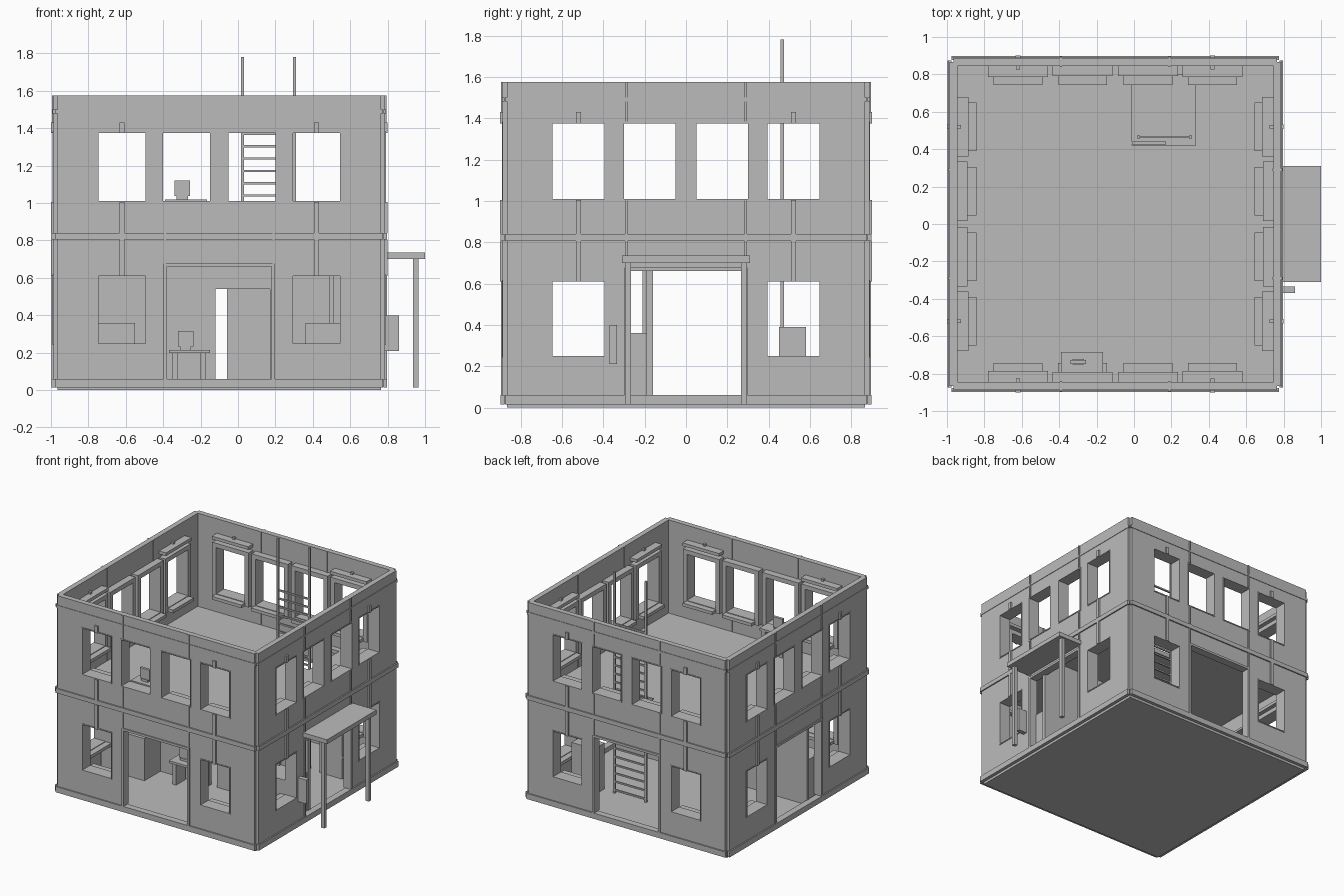
import bpy, bmesh
from math import pi
from mathutils import Matrix, Vector

if "Cube" in bpy.data.objects:
    bpy.data.objects.remove(bpy.data.objects["Cube"])

grey = bpy.data.materials.new("plain grey")
grey.use_nodes = True
colour = (0.5, 0.5, 0.5, 1)
grey.diffuse_color = colour
grey.node_tree.nodes["Principled BSDF"].inputs["Base Color"].default_value = colour

CX = -0.1
SIDES = [Matrix.Translation((CX, 0, 0)) @ Matrix.Rotation(k * pi / 2, 4, "Z") for k in range(4)]
WORLD = Matrix.Identity(4)
IN, OUT = 0.845, 0.887
HALF = 0.865


class Part:
    """Collects boxes and panels into one named object."""

    def __init__(self, name):
        self.name, self.bm = name, bmesh.new()

    def box(self, x, y, z, m=WORLD):
        size = Matrix.Diagonal((x[1] - x[0], y[1] - y[0], z[1] - z[0], 1))
        mid = Matrix.Translation((sum(x) / 2, sum(y) / 2, sum(z) / 2))
        bmesh.ops.create_cube(self.bm, size=1, matrix=m @ mid @ size)
        return self

    def panel(self, us, vs, holes, thick, m):
        """Slab in the local xy plane with rectangular holes, thickened along z."""
        bm = bmesh.new()
        grid = {(u, v): bm.verts.new((u, v, 0)) for u in us for v in vs}
        for a, b in zip(us, us[1:]):
            for c, d in zip(vs, vs[1:]):
                u, v = (a + b) / 2, (c + d) / 2
                if not any(h[0] < u < h[1] and h[2] < v < h[3] for h in holes):
                    bm.faces.new([grid[p] for p in ((a, c), (b, c), (b, d), (a, d))])
        bmesh.ops.delete(bm, geom=[v for v in bm.verts if not v.link_faces], context="VERTS")
        new = bmesh.ops.extrude_face_region(bm, geom=bm.faces[:])["geom"]
        bmesh.ops.translate(bm, vec=(0, 0, thick), verts=[g for g in new if isinstance(g, bmesh.types.BMVert)])
        bmesh.ops.recalc_face_normals(bm, faces=bm.faces)
        bmesh.ops.transform(bm, matrix=m, verts=bm.verts)
        mesh = bpy.data.meshes.new("panel")
        bm.to_mesh(mesh)
        bm.free()
        self.bm.from_mesh(mesh)
        bpy.data.meshes.remove(mesh)
        return self

    def done(self):
        mesh = bpy.data.meshes.new(self.name)
        self.bm.to_mesh(mesh)
        self.bm.free()
        mesh.materials.append(grey)
        bpy.context.collection.objects.link(bpy.data.objects.new(self.name, mesh))


# Openings shared by all four walls
outer = [(-0.645, -0.395), (0.395, 0.645)]
inner = [(-0.30, -0.05), (0.05, 0.30)]
LOW, HIGH = (0.25, 0.61), (1.01, 1.375)
windows = [(u, LOW) for u in outer] + [(u, HIGH) for u in outer + inner]
door = ((-0.28, 0.28), (0.06, 0.66))
holes = [u + z for u, z in windows + [door]]
us = sorted({e for h in holes for e in h[:2]} | {-HALF, HALF})
zs = sorted({e for h in holes for e in h[2:]} | {0.02, 1.575})
upright = Matrix.Translation((0, -IN, 0)) @ Matrix.Rotation(pi / 2, 4, "X")

walls = Part("walls")
bands = Part("floor_bands")
posts = Part("wall_joint_posts")
conduits = Part("wall_conduits")
frames = Part("inner_window_frames")
trims = Part("outer_window_trims")
sills = Part("inner_window_sills")
hoods = Part("inner_window_hoods")
door_frames = Part("door_frames")


def ring(part, u, z, grow, y, m, bottom=True):
    """Rectangular border round an opening."""
    part.box((u[0] - grow, u[0]), y, (z[0], z[1]), m)
    part.box((u[1], u[1] + grow), y, (z[0], z[1]), m)
    part.box((u[0] - grow, u[1] + grow), y, (z[1], z[1] + grow), m)
    if bottom:
        part.box((u[0] - grow, u[1] + grow), y, (z[0] - grow, z[0]), m)


for m in SIDES:
    walls.panel(us, zs, holes, OUT - IN, m @ upright)
    for z, reach in (((0.015, 0.06), 0.897), ((0.805, 0.84), 0.897), ((1.48, 1.5), 0.891)):
        bands.box((-HALF - 0.01, HALF + 0.01), (-reach, -OUT + 0.01), z, m)
    for u in (-0.29, 0.29):
        for z in ((0.06, 0.805), (0.84, 1.005), (1.385, 1.575)):
            posts.box((u - 0.006, u + 0.006), (-0.895, -IN + 0.005), z, m)
    for u, z in windows:
        ring(frames, u, z, 0.035, (-IN, -0.79), m)
        ring(trims, u, z, 0.008, (-0.891, -0.88), m)
        sills.box((u[0] - 0.005, u[1] + 0.005), (-0.79, -0.743), (z[0] - 0.03, z[0] - 0.005), m)
    for u in outer:
        c = sum(u) / 2
        for z in ((0.61, 0.805), (0.84, 1.005), (1.375, 1.43)):
            conduits.box((c - 0.013, c + 0.013), (-0.9, -0.88), z, m)
        for top in (LOW[1], HIGH[1]):
            hoods.box((c - 0.16, c + 0.16), (-IN, -0.785), (top + 0.06, top + 0.085), m)
            hoods.box((c - 0.01, c + 0.01), (-IN, -0.825), (top + 0.085, top + 0.1), m)
    ring(door_frames, *door, 0.018, (-0.896, -0.83), m, bottom=False)

for part in (walls, bands, posts, conduits, frames, trims, sills, hoods, door_frames):
    part.done()

# Ground slab and the upper floor with its ladder hatch
Part("ground_slab").box((CX - 0.865, CX + 0.865), (-0.865, 0.865), (0, 0.025)).done()
Part("upper_floor").panel([CX - 0.85, -0.01, 0.33, CX + 0.85], [-0.85, 0.42, 0.8, 0.85],
                          [(-0.01, 0.33, 0.42, 0.8)], 0.03, Matrix.Translation((0, 0, 0.805))).done()
Part("hatch_rim").box((-0.01, 0.17), (0.425, 0.44), (0.81, 0.845)).done()

# Ladder
ladder = Part("ladder")
for x in (0.025, 0.303):
    ladder.box((x - 0.008, x + 0.008), (0.457, 0.473), (0.025, 1.78))
for i in range(21):
    z = 0.05 + i * 0.066
    ladder.box((0.025, 0.303), (0.459, 0.471), (z - 0.006, z + 0.006))
ladder.done()

# Ground floor partition with a half open sliding door
Part("partition").panel([CX - 0.85, -0.12, 0.17, CX + 0.85], [0.02, 0.54, 0.81],
                        [(-0.12, 0.17, 0.02, 0.54)], 0.03,
                        Matrix.Translation((0, -0.16, 0)) @ Matrix.Rotation(pi / 2, 4, "X")).done()
Part("sliding_door").box((-0.06, 0.17), (-0.18, -0.17), (0.025, 0.54)).done()

# Entrance canopy on two posts
Part("canopy").box((0.78, 1.0), (-0.31, 0.31), (0.7, 0.735)).done()
legs = Part("canopy_posts")
for y in (-0.28, 0.28):
    legs.box((0.935, 0.965), (y - 0.015, y + 0.015), (0.015, 0.7))
legs.done()
Part("wall_box").box((0.78, 0.86), (-0.37, -0.335), (0.21, 0.4)).done()


def desk(name, x, y, floor, top):
    """Desk with side panels and a screen."""
    p = Part(name).box(x, y, (top - 0.018, top))
    for a in (x[0] + 0.02, x[1] - 0.05):
        p.box((a, a + 0.03), (y[0] + 0.02, y[1]), (floor, top - 0.018))
    c, d = sum(x) / 2 - 0.02, sum(y) / 2
    p.box((c - 0.042, c + 0.042), (d - 0.01, d + 0.01), (top + 0.018, top + 0.1))
    p.box((c - 0.03, c + 0.03), (d - 0.015, d + 0.015), (top, top + 0.018))
    p.done()


desk("reception_desk", (-0.37, -0.15), (-0.34, -0.2), 0.025, 0.215)
desk("upper_desk", (-0.39, -0.165), (-0.79, -0.685), 0.835, 1.02)

# Low cupboards in the ground floor rooms
cupboards = Part("cupboards")
cupboards.box((-0.93, -0.55), (-0.39, -0.19), (0.025, 0.36))
cupboards.box((0.36, 0.74), (-0.39, -0.19), (0.025, 0.36))
cupboards.box((0.49, 0.51), (-0.21, -0.19), (0.36, 0.805))
cupboards.box((0.4, 0.6), (0.45, 0.58), (0.025, 0.39))
cupboards.done()
